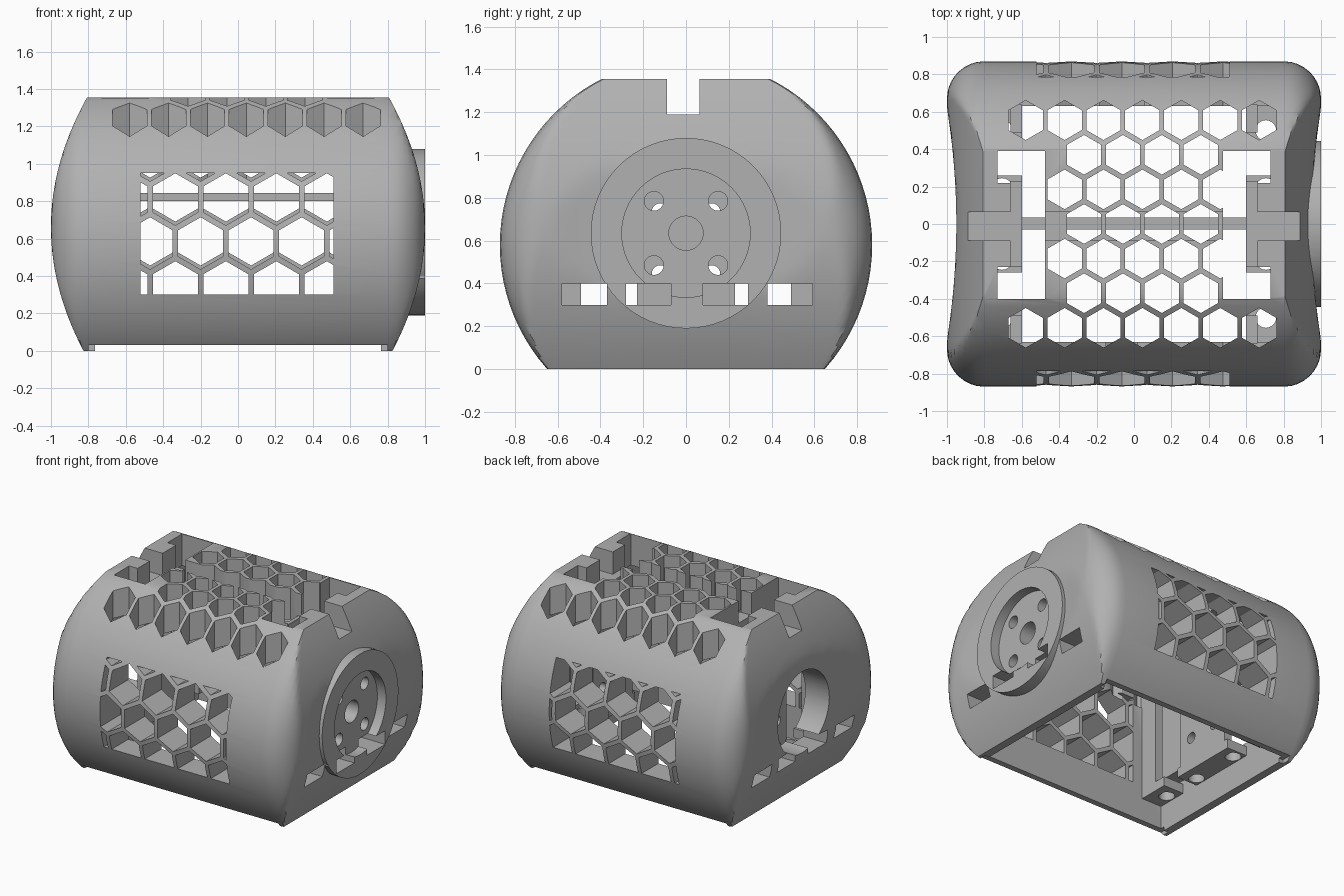
import bpy, bmesh, math
from mathutils import Matrix, Vector

if "Cube" in bpy.data.objects:
    bpy.data.objects.remove(bpy.data.objects["Cube"])

grey = bpy.data.materials.new("warm_grey_plastic")
grey.diffuse_color = (0.44, 0.44, 0.44, 1)
grey.use_nodes = True
grey.node_tree.nodes["Principled BSDF"].inputs["Base Color"].default_value = grey.diffuse_color
R, ZC, HZ = 0.87, 0.58, 0.635      # barrel radius, barrel axis height, hub height


def make(name, bm):
    bmesh.ops.recalc_face_normals(bm, faces=bm.faces)
    me = bpy.data.meshes.new(name)
    bm.to_mesh(me)
    bm.free()
    me.materials.append(grey)
    ob = bpy.data.objects.new(name, me)
    bpy.context.collection.objects.link(ob)
    return ob


def boxes(name, lst):
    """Each entry is x0, x1, y0, y1, z0, z1."""
    bm = bmesh.new()
    for x0, x1, y0, y1, z0, z1 in lst:
        m = Matrix.Translation(((x0 + x1) / 2, (y0 + y1) / 2, (z0 + z1) / 2)) @ \
            Matrix.Diagonal((x1 - x0, y1 - y0, z1 - z0, 1))
        bmesh.ops.create_cube(bm, size=1, matrix=m)
    return make(name, bm)


def prisms(name, centres, r, length, axis, sides, turn=0.0):
    """Cylinders or hexagonal prisms along one axis."""
    rot = {'x': Matrix.Rotation(math.pi / 2, 4, 'Y'),
           'y': Matrix.Rotation(math.pi / 2, 4, 'X'), 'z': Matrix()}[axis]
    bm = bmesh.new()
    for c in centres:
        ring = [rot @ Vector((r * math.cos(turn + 2 * math.pi * i / sides),
                              r * math.sin(turn + 2 * math.pi * i / sides), 0)) for i in range(sides)]
        d = rot @ Vector((0, 0, length / 2))
        a = [bm.verts.new(Vector(c) + v - d) for v in ring]
        b = [bm.verts.new(Vector(c) + v + d) for v in ring]
        bm.faces.new(a[::-1])
        bm.faces.new(b)
        for i in range(sides):
            j = (i + 1) % sides
            bm.faces.new((a[i], a[j], b[j], b[i]))
    return make(name, bm)


def boolean(ob, tool, op='DIFFERENCE'):
    m = ob.modifiers.new("cut", 'BOOLEAN')
    m.operation, m.solver, m.object = op, 'EXACT', tool
    bpy.context.view_layer.objects.active = ob
    bpy.ops.object.modifier_apply(modifier=m.name)
    bpy.data.objects.remove(tool)


def end_x(y, z):
    """Half length of the shell: rounded rim, domed in height, slightly dished."""
    r = math.hypot(y, z - ZC)
    rim = 0.8 + 0.2 * math.sqrt(max(0, 1 - (max(0, r - 0.67) / 0.2) ** 2))
    dome = 1.0 - 0.40 * (z - 0.66) ** 2
    dish = 0.95 + 0.05 * (y / 0.62) ** 2
    return min(rim, dome, dish)


# barrel shell: two domed ends joined by a round wall
N = 96
radii = [0.06 * i for i in range(1, 11)] + [0.64, 0.67, 0.7, 0.73, 0.76, 0.79, 0.815, 0.84, 0.855, 0.865, R]
bm = bmesh.new()
rims = []
for s in (-1, 1):
    pole = bm.verts.new((s * end_x(0, ZC), 0, ZC))
    prev = None
    for r in radii:
        ring = []
        for i in range(N):
            t = 2 * math.pi * i / N
            y, z = r * math.cos(t), ZC + r * math.sin(t)
            ring.append(bm.verts.new((s * end_x(y, z), y, z)))
        for i in range(N):
            j = (i + 1) % N
            if prev:
                bm.faces.new((prev[i], prev[j], ring[j], ring[i]))
            else:
                bm.faces.new((pole, ring[i], ring[j]))
        prev = ring
    rims.append(prev)
for i in range(N):
    j = (i + 1) % N
    bm.faces.new((rims[0][i], rims[0][j], rims[1][j], rims[1][i]))
shell = make("body_shell", bm)
boolean(shell, boxes("trim", [(-2, 2, -2, 2, 0, 1.355)]), 'INTERSECT')

# round boss on the right end, dished, and round opening on the left end
boolean(shell, prisms("boss", [(0.91, 0, HZ)], 0.445, 0.18, 'x', 64), 'UNION')
boolean(shell, prisms("boss_recess", [(1.03, 0, HZ)], 0.30, 0.2, 'x', 64))
boolean(shell, prisms("left_opening", [(-0.9, 0, HZ)], 0.30, 0.5, 'x', 64))

# inner cavity, open below, with sloped shoulders under the top
prof = [(-0.63, -0.2), (0.63, -0.2), (0.63, 1.0), (0.45, 1.12), (-0.45, 1.12), (-0.63, 1.0)]
bm = bmesh.new()
a = [bm.verts.new((-0.765, y, z)) for y, z in prof]
b = [bm.verts.new((0.765, y, z)) for y, z in prof]
bm.faces.new(a)
bm.faces.new(b)
for i in range(6):
    j = (i + 1) % 6
    bm.faces.new((a[i], a[j], b[j], b[i]))
boolean(shell, make("cavity", bm))

# long side walls stop slightly above the ground
boolean(shell, boxes("wall_trim", [(-0.80, 0.80, -2, -0.6, -0.1, 0.03), (-0.80, 0.80, 0.6, 2, -0.1, 0.03)]))

# honeycomb through the top
px, py = 0.208, 0.185
cells = []
for row in range(-3, 4):
    if row % 2:
        xs = [0.045 + px * k for k in range(-3, 4)]
        if abs(row) == 1:
            xs = xs[1:-1]
    else:
        xs = [-0.059 + px * k for k in range(-1, 3)]
    cells += [(x, row * py, 1.2) for x in xs]
boolean(shell, prisms("top_cells", cells, 0.106, 0.6, 'z', 6, math.pi / 6))

# stepped openings at both ends of the top
for s in (-1, 1):
    def span(x0, x1):
        return (min(s * x0, s * x1), max(s * x0, s * x1))
    ends = [span(0.475, 0.66) + (-0.4, 0.39, 1.05, 1.6)]
    ends += [span(0.655, 0.73) + (y, y + 0.17, 1.05, 1.6) for y in (-0.4, 0.22)]
    for e in ends:
        boolean(shell, boxes("top_opening", [e]))
# shallow trench along the whole top
boolean(shell, boxes("top_trench", [(-1.1, 1.1, -0.088, 0.063, 1.19, 1.6)]))

# honeycomb windows in the front and back walls
for s, dz in ((-1, 0), (1, 0.02)):
    cells = []
    for row in range(-1, 3):
        off = -0.2 if row % 2 == 0 else -0.335
        cells += [(off + 0.27 * k, s * 0.75, 0.575 + dz + 0.235 * row) for k in range(-2, 5)]
    win = prisms("window_cells", cells, 0.139, 0.5, 'y', 6, math.pi / 6)
    boolean(win, boxes("window_frame", [(-0.52, 0.51, -2, 2, 0.3, 0.95)]), 'INTERSECT')
    boolean(shell, win)

# four vent slots through each end, and bolt holes in the boss
boolean(shell, boxes("vents", [(-1.2, 1.2, y, y + 0.21, 0.30, 0.40) for y in (-0.58, -0.28, 0.08, 0.38)]))
bolts = [(0.9, y, HZ + z) for y in (-0.15, 0.15) for z in (-0.15, 0.15)]
boolean(shell, prisms("bolt_holes", bolts, 0.045, 0.6, 'x', 24))
boolean(shell, prisms("axle_hole", [(0.9, 0, HZ)], 0.08, 0.6, 'x', 32))

# inner partitions, drilled floor plates, posts and the centre beam
parts = [shell]
for s, side in ((-1, "left"), (1, "right")):
    x0, x1 = min(s * 0.6, s * 0.66), max(s * 0.6, s * 0.66)
    wall = boxes(side + "_partition", [(x0, x1, -0.23, 0.23, 0.2, 1.19)])
    boolean(wall, prisms("bolt_holes", [(s * 0.63, y, HZ + z) for y in (-0.12, 0.12)
                                        for z in (-0.19, 0.10)], 0.04, 0.2, 'x', 20))
    posts = boxes(side + "_corner_posts", [(x0, x1, -0.64, -0.49, 0.2, 1.0), (x0, x1, 0.49, 0.64, 0.2, 1.0)])
    x0, x1 = min(s * 0.6, s * 0.77), max(s * 0.6, s * 0.77)
    plate = boxes(side + "_floor_plate", [(x0, x1, -0.64, -0.4, 0.2, 0.27), (x0, x1, -0.26, 0.26, 0.2, 0.27),
                                          (x0, x1, 0.4, 0.64, 0.2, 0.27)])
    boolean(plate, prisms("screw_holes", [(s * 0.705, y, 0.235) for y in (-0.5, -0.19, 0.19, 0.5)],
                          0.055, 0.3, 'z', 24))
    parts += [wall, posts, plate]
parts.append(boxes("centre_beam", [(-0.61, 0.61, -0.03, 0.035, 0.80, 0.845)]))

for ob in parts:
    bpy.ops.object.select_all(action='DESELECT')
    ob.select_set(True)
    bpy.context.view_layer.objects.active = ob
    bpy.ops.object.shade_smooth_by_angle(angle=math.radians(30))
